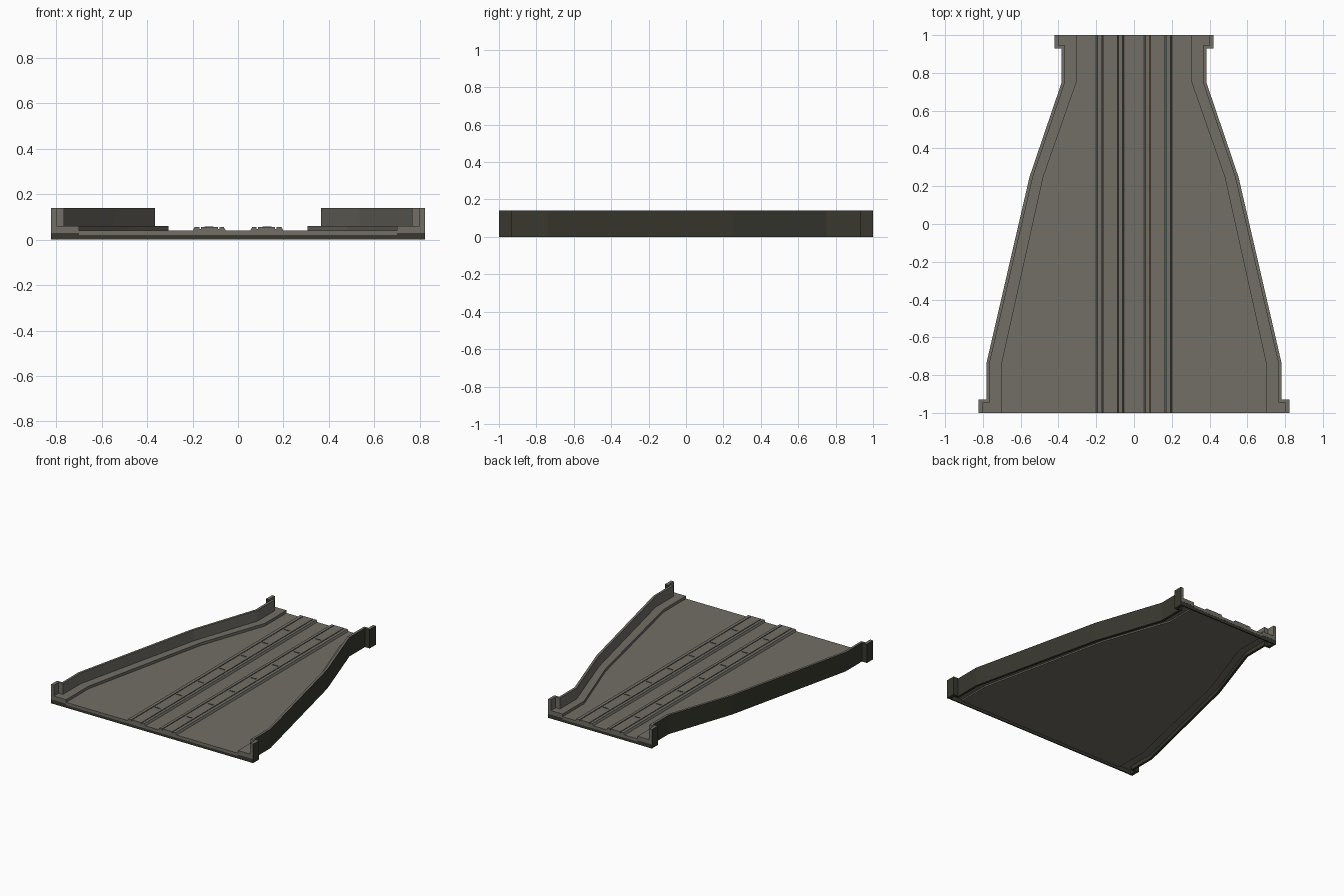
import bpy, bmesh

if "Cube" in bpy.data.objects:
    bpy.data.objects.remove(bpy.data.objects["Cube"])


def material(name, rgb):
    m = bpy.data.materials.new(name)
    m.diffuse_color = (*rgb, 1)
    m.use_nodes = True
    m.node_tree.nodes["Principled BSDF"].inputs["Base Color"].default_value = m.diffuse_color
    return m


STONE = material("grey_stone", (0.165, 0.157, 0.13))
DARK = material("dark_olive_grey", (0.04, 0.04, 0.029))
BROWN = material("rust_brown", (0.16, 0.075, 0.035))

# Half-width outlines as (x, y), from the wide front to the narrow back
OUTER = [(.823, -1), (.823, -.93), (.782, -.93), (.782, -.74), (.553, .25),
         (.383, .75), (.383, .93), (.422, .93), (.422, 1)]
INNER = [(.80, -1), (.80, -.945), (.765, -.945), (.765, -.74), (.535, .25),
         (.365, .75), (.365, .945), (.40, .945), (.40, 1)]
CURB = [(.70, -1), (.70, -.74), (.48, .25), (.305, .75), (.305, 1)]


def mirror(pts):
    return [(-x, y) for x, y in pts]


def prism(name, poly, to3d, a, b, mats, second_sides=0):
    """Extrude a closed 2D outline; the first few sides take material 1."""
    bm = bmesh.new()
    low = [bm.verts.new(to3d(p, a)) for p in poly]
    high = [bm.verts.new(to3d(p, b)) for p in poly]
    n = len(poly)
    caps = [bm.faces.new(low), bm.faces.new(high)]
    for i in range(n):
        j = (i + 1) % n
        f = bm.faces.new((low[i], low[j], high[j], high[i]))
        f.material_index = 1 if i < second_sides else 0
    bmesh.ops.recalc_face_normals(bm, faces=bm.faces)
    bmesh.ops.triangulate(bm, faces=caps)
    me = bpy.data.meshes.new(name)
    bm.to_mesh(me)
    bm.free()
    for m in mats:
        me.materials.append(m)
    ob = bpy.data.objects.new(name, me)
    bpy.context.collection.objects.link(ob)
    return ob


def flat(p, z):
    return (p[0], p[1], z)


def along_y(p, y):
    return (p[0], y, p[1])


# Deck plate, raised above the ground inside the skirt
prism("deck", CURB + mirror(CURB)[::-1], flat, .02, .04, [STONE])

# Dark skirts closing both ends under the deck
for name, w, y0, y1 in (("front_skirt", .81, -.999, -.99),
                        ("back_skirt", .41, .99, .999)):
    prism(name, [(-w, 0), (w, 0), (w, .03), (-w, .03)], along_y, y0, y1, [DARK])

# Track bed profile with two narrow wheel grooves
BED = [(.053, .038), (.062, .055), (.082, .055), (.082, .047), (.088, .047),
       (.088, .055), (.163, .055), (.163, .047), (.169, .047), (.169, .055),
       (.192, .055), (.201, .038)]
TIE = [(.108, .05), (.148, .05), (.148, .059), (.108, .059)]

for side, fn, groove in (("right", lambda p: p, BROWN), ("left", mirror, DARK)):
    # Side wall: dark outer faces, stone inside; dark skirt at the foot
    outline = fn(OUTER + INNER[::-1])
    prism(side + "_wall", outline, flat, .03, .14, [STONE, DARK], len(OUTER) - 1)
    prism(side + "_wall_skirt", outline, flat, 0, .03, [DARK])
    # Curb along the wall
    prism(side + "_curb", fn(INNER + CURB[::-1]), flat, .03, .06, [STONE])
    # Raised track bed
    bed = prism(side + "_track_bed", fn(BED), along_y, -1, 1, [STONE, groove])
    for f in bed.data.polygons:
        if f.normal.z > .9 and f.center.z < .05:
            f.material_index = 1
    # Thin cross ties
    for i in range(-3, 4):
        y = i * .25
        prism(f"{side}_tie_{i + 4}", fn(TIE), along_y, y - .0015, y + .0015, [STONE])
